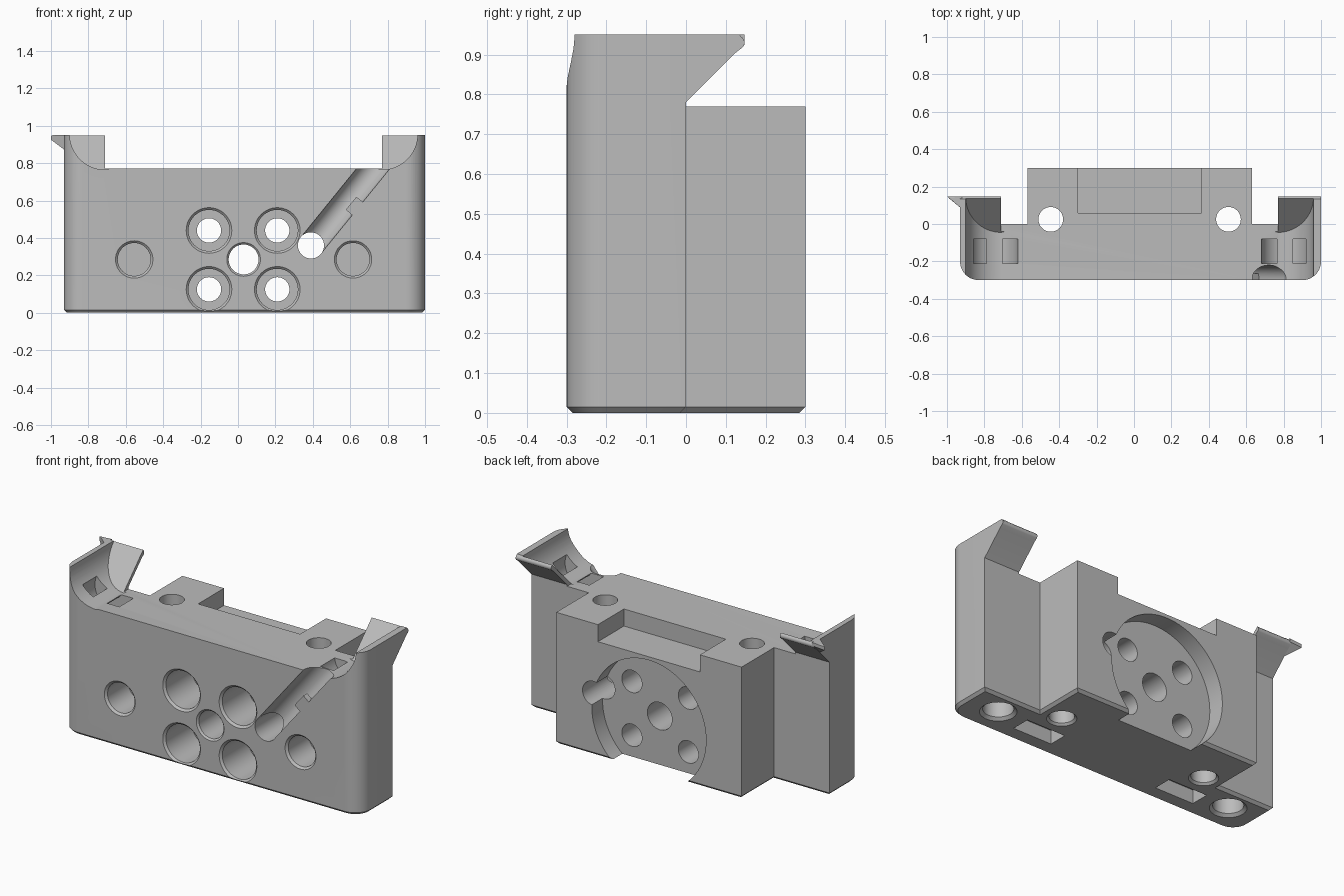
import bpy, bmesh
from math import cos, sin, radians, pi
from mathutils import Vector

old = bpy.data.objects.get("Cube")
if old:
    bpy.data.objects.remove(old, do_unlink=True)

grey = bpy.data.materials.new("plain_grey")
grey.use_nodes = True
grey.diffuse_color = (0.5, 0.5, 0.5, 1)
grey.node_tree.nodes["Principled BSDF"].inputs["Base Color"].default_value = grey.diffuse_color

MID = 0.03            # symmetry plane of the body
DECK, TOP = 0.77, 0.95


def finish(name, bm):
    bmesh.ops.recalc_face_normals(bm, faces=bm.faces)
    mesh = bpy.data.meshes.new(name)
    bm.to_mesh(mesh)
    bm.free()
    obj = bpy.data.objects.new(name, mesh)
    obj.data.materials.append(grey)
    bpy.context.collection.objects.link(obj)
    return obj


def arc(cx, cy, r, a0, a1, n=16):
    angles = [radians(a0 + (a1 - a0) * i / n) for i in range(n + 1)]
    return [(cx + r * cos(a), cy + r * sin(a)) for a in angles]


def prism(name, pts, axis, start, end, chamfer=0):
    """Extrude a 2D profile along an axis; end may depend on the profile point."""
    place = {"x": lambda p, t: (t, p[0], p[1]),
             "y": lambda p, t: (p[0], t, p[1]),
             "z": lambda p, t: (p[0], p[1], t)}[axis]
    bm = bmesh.new()
    a = [bm.verts.new(place(p, start)) for p in pts]
    b = [bm.verts.new(place(p, end(p) if callable(end) else end)) for p in pts]
    bm.faces.new(a)
    bm.faces.new(b)
    for i in range(len(pts)):
        j = (i + 1) % len(pts)
        bm.faces.new((a[i], a[j], b[j], b[i]))
    if chamfer:
        bmesh.ops.recalc_face_normals(bm, faces=bm.faces)
        edges = [e for e in bm.edges if all(v in a for v in e.verts)]
        bmesh.ops.bevel(bm, geom=edges, offset=chamfer, segments=1, affect="EDGES")
    return finish(name, bm)


def box(name, x0, x1, y0, y1, z0, z1):
    return prism(name, [(x0, y0), (x1, y0), (x1, y1), (x0, y1)], "z", z0, z1)


def lathe(name, origin, axis, rings, n=48):
    """Stack of (distance, radius) circles along an axis."""
    turn = Vector(axis).to_track_quat("Z", "Y")
    bm = bmesh.new()
    loops = []
    for d, r in rings:
        loops.append([bm.verts.new(Vector(origin) + turn @ Vector(
            (r * cos(2 * pi * i / n), r * sin(2 * pi * i / n), d))) for i in range(n)])
    for a, b in zip(loops, loops[1:]):
        for i in range(n):
            j = (i + 1) % n
            bm.faces.new((a[i], a[j], b[j], b[i]))
    bm.faces.new(loops[0])
    bm.faces.new(loops[-1])
    return finish(name, bm)


def combine(target, tool, operation="DIFFERENCE"):
    mod = target.modifiers.new("shape", "BOOLEAN")
    mod.operation = operation
    mod.solver = "EXACT"
    mod.object = tool
    bpy.context.view_layer.objects.active = target
    bpy.ops.object.modifier_apply(modifier=mod.name)
    bpy.data.objects.remove(tool, do_unlink=True)


def mirrored(pts, side):
    return [(MID + side * x, z) for x, z in pts]


# Body: T-shaped plan with round front corners and a chamfered base
plan = arc(-0.83, -0.2, 0.1, 180, 270, 12) + arc(0.9, -0.2, 0.1, 270, 360, 12)
plan += [(1, 0), (0.63, 0), (0.63, 0.3), (-0.57, 0.3), (-0.57, 0), (-0.93, 0)]
body = prism("body", plan, "z", 0, TOP, chamfer=0.015)
combine(body, box("deck_cut", MID - 0.74, MID + 0.74, -0.5, 0.5, DECK, 1.1))

# Corner towers: overhanging rear lip, then a scooped inner hollow
lip = [(-0.03, 0.75), (0.125, 0.905)] + arc(0.13, 0.93, 0.017, -45, 60, 6) + [(0.135, TOP), (-0.03, TOP)]
scoop = arc(0.74, 0.955, 0.19, -90, 0, 20) + [(0.93, 1.1), (0.6, 1.1), (0.6, 0.8)]
for side in (-1, 1):
    inner, outer = MID + side * 0.74, (1 if side > 0 else -0.93)
    combine(body, prism("lip", lip, "x", inner, outer), "UNION")
    combine(body, prism("scoop", mirrored(scoop, side), "y", -0.5,
                        lambda p: p[1] - DECK - 0.04))

# Curved strap channels beneath the scoops
for side in (-1, 1):
    channel = arc(0.775, 0.785, 0.125, 150, 390, 28) + arc(0.775, 0.785, 0.045, 390, 150, 28)
    combine(body, prism("strap_channel", mirrored(channel, side), "y", -0.21, -0.08))

# Rear notch and round rear recess
combine(body, box("notch", -0.3, 0.36, 0.06, 0.5, DECK - 0.1, 1))
combine(body, lathe("recess", (MID, 0.2, 0.28), (0, 1, 0), [(0, 0.37), (0.3, 0.37)], 80))

# Front holes: four counterbored, one central, two blind
into = (0, 1, 0)
for x in (-0.155, 0.21):
    for z in (0.125, 0.44):
        combine(body, lathe("counterbore", (x, -0.3, z), into,
                            [(-0.01, 0.122), (0, 0.122), (0.012, 0.11), (0.25, 0.11),
                             (0.25, 0.065), (0.8, 0.065)]))
combine(body, lathe("centre_hole", (MID, -0.3, 0.285), into,
                    [(-0.01, 0.09), (0, 0.09), (0.01, 0.08), (0.8, 0.08)]))
for side in (-1, 1):
    combine(body, lathe("blind_hole", (MID + side * 0.585, -0.3, 0.285), into,
                        [(-0.01, 0.1), (0, 0.1), (0.012, 0.088), (0.2, 0.088)]))

# Vertical through holes, base sockets and base slots
up = (0, 0, 1)
for side in (-1, 1):
    combine(body, lathe("vertical_hole", (MID + side * 0.475, 0.025, 0), up,
                        [(-0.1, 0.078), (0, 0.078), (0.012, 0.066), (1, 0.066)]))
    combine(body, lathe("base_socket", (MID + side * 0.77, -0.13, 0), up,
                        [(-0.1, 0.097), (0, 0.097), (0.015, 0.08), (0.15, 0.08)]))
    slot = sorted((MID + side * 0.35, MID + side * 0.6))
    combine(body, box("base_slot", *slot, -0.21, -0.1, -0.1, 0.08))

# Diagonal cable groove rising from its through hole
start, along, across = Vector((0.39, 0.36)), Vector((0.63, 0.777)), Vector((-0.777, 0.63))
origin = (start.x, -0.29, start.y)
combine(body, lathe("cable_hole", origin, into, [(-0.1, 0.07), (0.9, 0.07)]))
combine(body, lathe("cable_groove", origin, (along.x, 0, along.y), [(0, 0.07), (0.6, 0.07)]))

# Small retaining tab over the groove
corners = [start + along * u + across * v
           for u, v in ((0.265, -0.08), (0.355, -0.08), (0.355, -0.025), (0.265, -0.025))]
tab = prism("groove_tab", [tuple(c) for c in corners], "y", -0.3, -0.265)

# Pointed extension of the lip at one rear corner
bm = bmesh.new()
for y, z in ((0.08, TOP), (0.147, TOP), (0.08, 0.865), (0.147, 0.93)):
    bm.verts.new((-0.92, y, z))
for z in (0.945, 0.925):
    bm.verts.new((-1, 0.147, z))
bm.verts.new((-0.99, 0.14, TOP))
bmesh.ops.convex_hull(bm, input=bm.verts)
point = finish("lip_point", bm)

# Smooth the round surfaces, keep the edges crisp
bpy.ops.object.select_all(action="DESELECT")
body.select_set(True)
bpy.context.view_layer.objects.active = body
bpy.ops.object.shade_smooth_by_angle(angle=radians(30))
